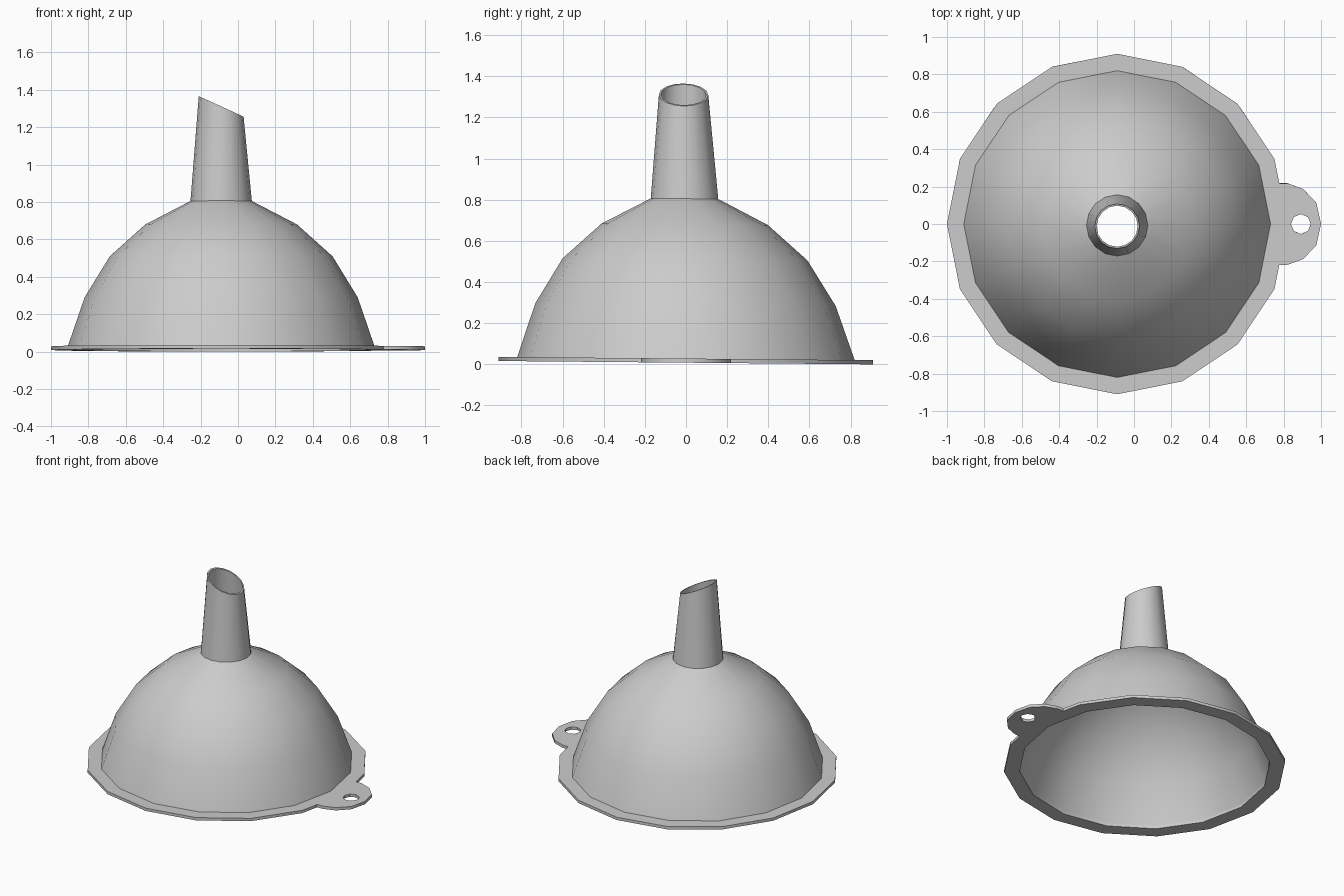
import bpy, bmesh
from math import cos, sin, pi

if "Cube" in bpy.data.objects:
    bpy.data.objects.remove(bpy.data.objects["Cube"])

CX = -0.09      # axis of the funnel
N = 16          # sides around the axis
Z0, Z1 = 0.008, 0.028   # rim bottom and top


def ring(radius, n=N, cx=CX):
    return [(cx + radius * cos(2 * pi * i / n), radius * sin(2 * pi * i / n)) for i in range(n)]


def finish(name, bm):
    # the whole funnel leans very slightly
    for v in bm.verts:
        y, z = v.co.y, v.co.z
        v.co.z = z - 0.009 * y
        v.co.y = y - 0.009 * z
    bmesh.ops.recalc_face_normals(bm, faces=bm.faces[:])
    mesh = bpy.data.meshes.new(name)
    bm.to_mesh(mesh)
    bm.free()
    obj = bpy.data.objects.new(name, mesh)
    bpy.context.collection.objects.link(obj)
    bpy.ops.object.select_all(action='DESELECT')
    obj.select_set(True)
    bpy.context.view_layer.objects.active = obj
    bpy.ops.object.shade_smooth_by_angle(angle=0.6)
    return obj


# Bowl and slanted spout: one thin turned shell, outside then inside
outer = [(0.82, Z1), (0.73, 0.29), (0.595, 0.51), (0.405, 0.68), (0.164, 0.805), (0.12, 1.31)]
inner = [(0.11, 1.31), (0.153, 0.798), (0.398, 0.67), (0.586, 0.502), (0.72, 0.286), (0.81, Z1)]
bm = bmesh.new()
rows = []
for r, z in outer + inner:
    slant = 0.458 if z > 1 else 0
    rows.append([bm.verts.new((x, y, z - slant * (x - CX))) for x, y in ring(r)])
for a, b in zip(rows, rows[1:]):
    for i in range(N):
        j = (i + 1) % N
        bm.faces.new((a[i], a[j], b[j], b[i]))
finish("funnel_bowl_and_spout", bm)

# Flat rim with hanging tab, filled between outline and two holes, then thickened
tab = [(0.777, -0.218), (0.82, -0.218), (0.905, -0.187), (0.975, -0.113), (1.0, 0),
       (0.975, 0.113), (0.905, 0.187), (0.82, 0.218), (0.777, 0.218)]
outline = ring(0.91)[1:] + tab
bm = bmesh.new()
edges = []
for loop in (outline, ring(0.81), ring(0.053, 8, 0.892)):
    vs = [bm.verts.new((x, y, Z0)) for x, y in loop]
    edges += [bm.edges.new((vs[i - 1], vs[i])) for i in range(len(vs))]
bmesh.ops.triangle_fill(bm, edges=edges, use_beauty=True, use_dissolve=False, normal=(0, 0, 1))
res = bmesh.ops.extrude_face_region(bm, geom=bm.faces[:], use_keep_orig=True)
for v in res["geom"]:
    if isinstance(v, bmesh.types.BMVert):
        v.co.z = Z1
finish("rim_with_hanging_tab", bm)
